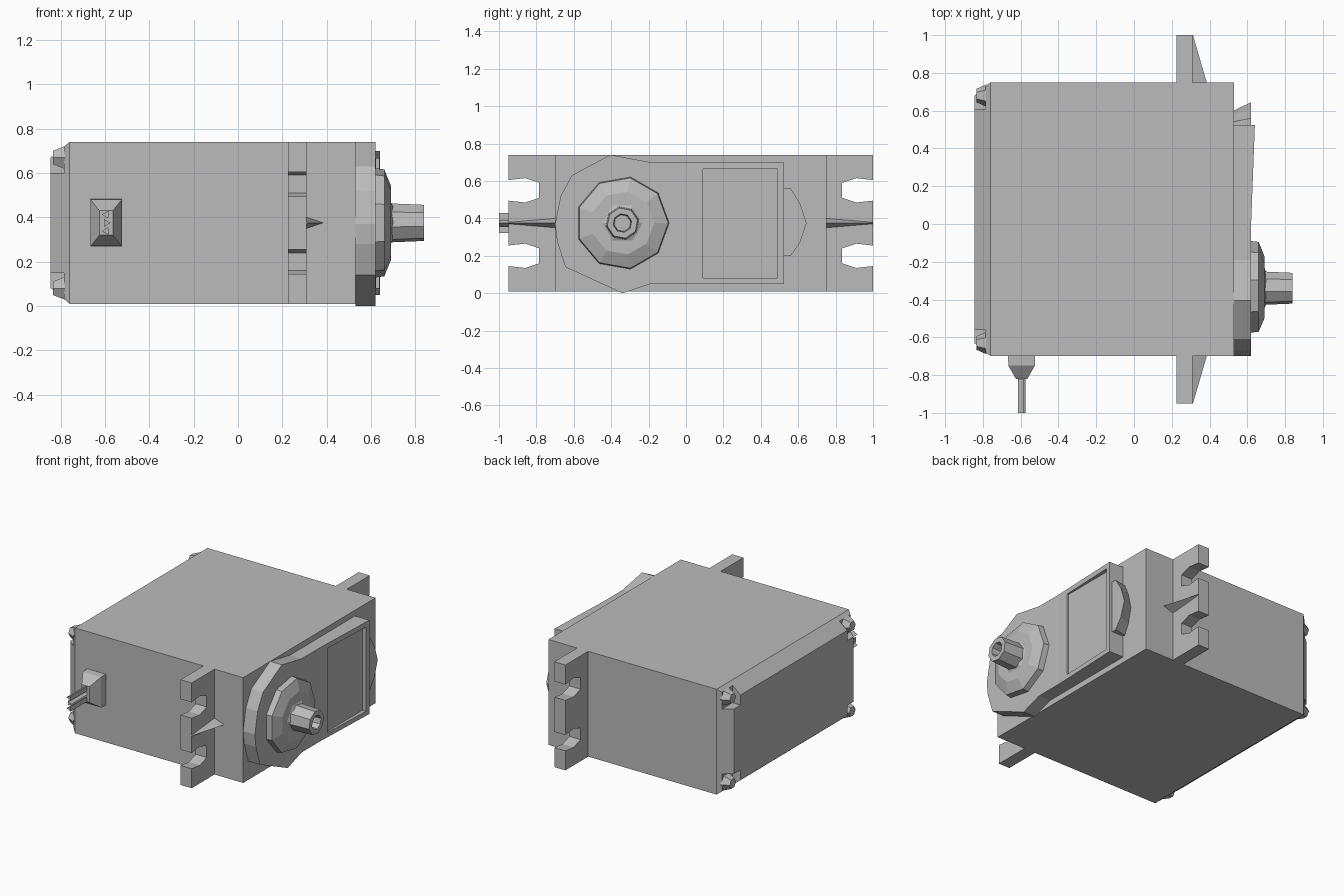
import bpy, bmesh, math
from mathutils import Vector

if "Cube" in bpy.data.objects:
    bpy.data.objects.remove(bpy.data.objects["Cube"])

# One flat grey plastic
grey = bpy.data.materials.new("grey_plastic")
grey.use_nodes = True
colour = (0.5, 0.5, 0.5, 1)
grey.diffuse_color = colour
grey.node_tree.nodes["Principled BSDF"].inputs["Base Color"].default_value = colour


def loft(name, rings):
    """Closed solid through matching rings of 3D points."""
    bm = bmesh.new()
    loops = [[bm.verts.new(p) for p in ring] for ring in rings]
    n = len(loops[0])
    for a, b in zip(loops, loops[1:]):
        for i in range(n):
            j = (i + 1) % n
            bm.faces.new((a[i], a[j], b[j], b[i]))
    bm.faces.new(loops[0])
    bm.faces.new(loops[-1])
    bmesh.ops.recalc_face_normals(bm, faces=bm.faces)
    mesh = bpy.data.meshes.new(name)
    bm.to_mesh(mesh)
    bm.free()
    mesh.materials.append(grey)
    obj = bpy.data.objects.new(name, mesh)
    bpy.context.collection.objects.link(obj)
    return obj


def at_x(x, outline):
    return [(x, y, z) for y, z in outline]


def rect(a0, a1, b0, b1):
    return [(a0, b0), (a1, b0), (a1, b1), (a0, b1)]


def box(name, x0, x1, *yz):
    return loft(name, [at_x(x0, rect(*yz)), at_x(x1, rect(*yz))])


def polygon(cy, cz, r, n, turn=0.0):
    angles = [turn + math.tau * i / n for i in range(n)]
    return [(cy + r * math.cos(a), cz + r * math.sin(a)) for a in angles]


def cut(target, cutter):
    cutter.hide_render = True
    cutter.hide_viewport = True
    mod = target.modifiers.new("cut", 'BOOLEAN')
    mod.operation = 'DIFFERENCE'
    mod.solver = 'EXACT'
    mod.object = cutter


Y0, Y1, Z0, Z1 = -0.70, 0.75, 0.01, 0.74
MID = 0.375

# Main case
box("case", -0.76, 0.53, Y0, Y1, Z0, Z1)

# Bevelled rear cover with a screw pocket in each corner
t = 0.07
cover = loft("rear_cover", [at_x(-0.76, rect(Y0, Y1, Z0, Z1)),
                            at_x(-0.845, rect(Y0 + t, Y1 - t, Z0 + t, Z1 - t))])
for y, sy in ((Y0, 1), (Y1, -1)):
    for z, sz in ((Z0, 1), (Z1, -1)):
        ys = sorted((y - sy * 0.05, y + sy * 0.14))
        zs = sorted((z - sz * 0.05, z + sz * 0.14))
        cut(cover, box("pocket_cutter", -0.9, -0.785, *ys, *zs))
        cy, cz = y + sy * 0.07, z + sz * 0.07
        loft("cover_screw", [at_x(-0.78, polygon(cy, cz, 0.06, 6)),
                             at_x(-0.835, polygon(cy, cz, 0.035, 6))])

# Mounting ears with open screw slots and a tapering rib
for side, root in ((-1, Y0), (1, Y1)):
    tip = root + side * 0.25
    ear = [(root, Z0), (tip, Z0)]
    for c in (0.20, 0.55):
        ear += [(tip, c - 0.055), (tip - side * 0.09, c - 0.065), (tip - side * 0.165, c - 0.04),
                (tip - side * 0.165, c + 0.04), (tip - side * 0.09, c + 0.065), (tip, c + 0.055)]
    ear += [(tip, Z1), (root, Z1)]
    loft("mounting_ear", [at_x(0.225, ear), at_x(0.31, ear)])
    loft("ear_rib", [[(0.31, root, MID - 0.025), (0.31, root, MID + 0.025), (0.385, root, MID)],
                     [(0.31, tip, MID - 0.004), (0.31, tip, MID + 0.004), (0.312, tip, MID)]])

# Gear housing on the output face
housing = [(0.0, 0.05), (-0.19, 0.05), (-0.34, 0.0), (-0.645, 0.14), (-0.69, 0.28), (-0.70, 0.37),
           (-0.67, 0.52), (-0.61, 0.63), (-0.405, 0.74), (-0.19, 0.70), (0.0, 0.70)]
loft("gear_housing", [at_x(0.53, housing), at_x(0.62, housing)])

# Sloping label plate with a sunken panel
plate = loft("label_plate", [
    [(0.53, 0, z) for z in (0.05, 0.70)] + [(0.62, 0, z) for z in (0.70, 0.05)],
    [(0.53, 0.525, z) for z in (0.05, 0.70)] + [(0.64, 0.525, z) for z in (0.70, 0.05)]])
cut(plate, box("panel_cutter", 0.612, 0.7, 0.09, 0.49, 0.082, 0.665))

# Small end lug beside the plate
lug = [(0.5, 0.20), (0.56, 0.20), (0.61, 0.27), (0.645, MID), (0.61, 0.48), (0.56, 0.56), (0.5, 0.56)]
base = [(0.5 + (y - 0.5) * 0.7, z) for y, z in lug]
loft("end_lug", [at_x(0.53, base), at_x(0.62, lug)])

# Output boss, shaft and collar
CY = -0.34
loft("output_boss", [at_x(0.62, polygon(CY, MID, 0.25, 9)),
                     at_x(0.66, polygon(CY, MID, 0.245, 9)),
                     at_x(0.69, polygon(CY, MID, 0.17, 9))])
loft("shaft_collar", [at_x(0.685, polygon(CY, MID, 0.12, 6)), at_x(0.70, polygon(CY, MID, 0.085, 6))])
shaft = [polygon(CY, MID, r, 8, 0.2) for r in (0.09, 0.083, 0.05, 0.045)]
loft("output_shaft", [at_x(x, ring) for x, ring in zip((0.68, 0.84, 0.84, 0.77), shaft)])


# Cable strain relief and three wires
def at_y(y, cx, cz, hx, hz):
    return [(x, y, z) for x, z in rect(cx - hx, cx + hx, cz - hz, cz + hz)]


CX = -0.595
loft("cable_grommet", [at_y(-0.69, CX, MID, 0.072, 0.108), at_y(-0.75, CX, MID, 0.07, 0.105),
                       at_y(-0.82, CX, MID, 0.03, 0.055)])
for k in (-1, 0, 1):
    loft("cable_wire", [[(CX + x, y, MID + k * 0.037 + z) for x, z in polygon(0, 0, 0.02, 3, k)]
                        for y in (-0.80, -1.0)])
